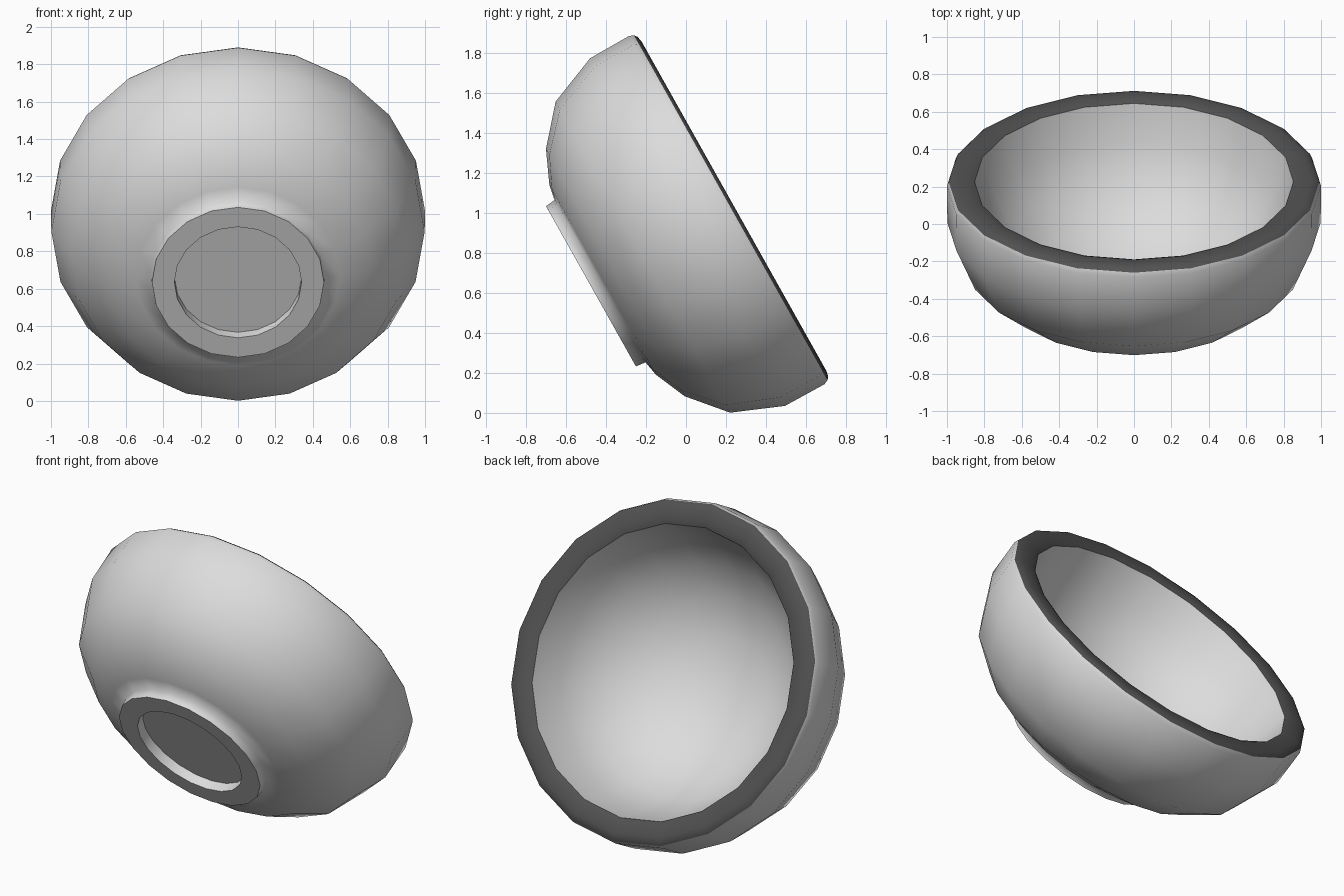
import bpy
import bmesh
import math
from mathutils import Matrix

cube = bpy.data.objects.get("Cube")
if cube:
    bpy.data.objects.remove(cube, do_unlink=True)

SIDES = 20
# Bowl axis leans back, with the open side facing up and to the rear
PLACE = Matrix.Translation((0, -0.476, 0.634)) @ Matrix.Rotation(math.radians(-60.7), 4, "X")


def material(name, value):
    mat = bpy.data.materials.new(name)
    mat.use_nodes = True
    colour = (value, value, value, 1)
    mat.diffuse_color = colour
    bsdf = mat.node_tree.nodes["Principled BSDF"]
    bsdf.inputs["Base Color"].default_value = colour
    bsdf.inputs["Roughness"].default_value = 0.6
    return mat


def lathe(name, profile, mat, smooth_angle):
    """Spin (radius, height) points round the bowl axis."""
    bm = bmesh.new()
    rings = []
    for r, h in profile:
        if r == 0:
            rings.append([bm.verts.new((0, 0, h))] * SIDES)
        else:
            rings.append([bm.verts.new((r * math.cos(a), r * math.sin(a), h))
                          for a in (math.tau * i / SIDES for i in range(SIDES))])
    for low, high in zip(rings, rings[1:]):
        for i in range(SIDES):
            j = (i + 1) % SIDES
            corners = dict.fromkeys((low[i], low[j], high[j], high[i]))
            bm.faces.new(list(corners))
    bm.transform(PLACE)
    mesh = bpy.data.meshes.new(name)
    bm.to_mesh(mesh)
    bm.free()
    mesh.materials.append(mat)
    obj = bpy.data.objects.new(name, mesh)
    bpy.context.collection.objects.link(obj)
    bpy.ops.object.select_all(action="DESELECT")
    obj.select_set(True)
    bpy.context.view_layer.objects.active = obj
    bpy.ops.object.shade_smooth_by_angle(angle=math.radians(smooth_angle))
    return obj


light_grey = material("light grey", 0.72)
dark_grey = material("dark grey", 0.083)

# Bowl: recessed foot and outer wall, flowing smoothly into each other
lathe("bowl_outside", [
    (0, 0.06), (0.34, 0.06), (0.34, 0), (0.46, 0), (0.466, 0.052),
    (0.545, 0.067), (0.71, 0.14), (0.893, 0.298), (0.998, 0.555), (1.0, 0.78), (0.99, 0.803),
], light_grey, 80)

# Rounded hollow, narrowing steadily from the rim to the floor
lathe("bowl_inside", [
    (0.852, 0.807), (0.79, 0.60), (0.68, 0.42), (0.52, 0.27), (0.30, 0.16), (0, 0.12),
], light_grey, 80)

# Rim: rounded dark band capping the wall
lathe("rim", [
    (0.99, 0.803), (0.975, 0.815), (0.945, 0.821), (0.91, 0.821), (0.875, 0.817), (0.852, 0.807),
], dark_grey, 60)
